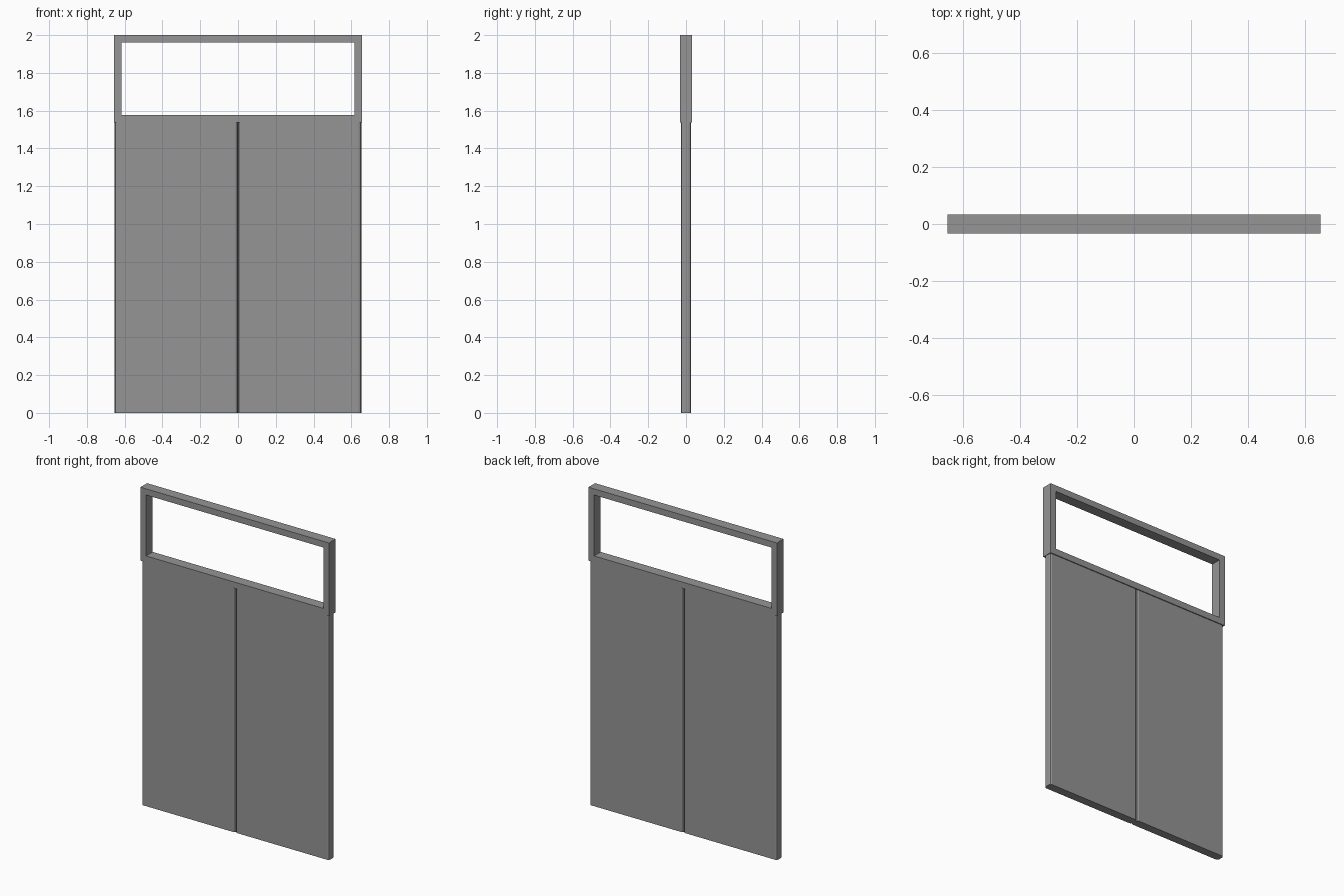
import bpy, bmesh

if "Cube" in bpy.data.objects:
    bpy.data.objects.remove(bpy.data.objects["Cube"])

HALF_W = 0.656      # frame half width
OPEN_W = 0.617      # transom opening half width
FRAME_Y = 0.033     # frame half depth
LEAF_Y = 0.027      # door leaf half depth
LEAF_W = 0.653      # outer edge of the leaves
Z_LEAF, Z_SILL, Z_HEAD, Z_TOP = 1.538, 1.578, 1.961, 2.0

# Dark grey paint
grey = bpy.data.materials.new("dark_grey")
grey.diffuse_color = (0.3, 0.3, 0.3, 1)
grey.use_nodes = True
grey.node_tree.nodes["Principled BSDF"].inputs["Base Color"].default_value = grey.diffuse_color


def new_object(name, bm):
    bmesh.ops.recalc_face_normals(bm, faces=bm.faces)
    mesh = bpy.data.meshes.new(name)
    bm.to_mesh(mesh)
    bm.free()
    mesh.materials.append(grey)
    obj = bpy.data.objects.new(name, mesh)
    bpy.context.collection.objects.link(obj)
    return obj


def rect(x, z0, z1, y):
    return [(-x, y, z0), (x, y, z0), (x, y, z1), (-x, y, z1)]


# Transom frame: a mitred ring around the open light
bm = bmesh.new()
rings = [[bm.verts.new(p) for p in r] for r in (
    rect(HALF_W, Z_LEAF, Z_TOP, -FRAME_Y), rect(OPEN_W, Z_SILL, Z_HEAD, -FRAME_Y),
    rect(OPEN_W, Z_SILL, Z_HEAD, FRAME_Y), rect(HALF_W, Z_LEAF, Z_TOP, FRAME_Y))]
for a in range(4):
    r, s = rings[a], rings[(a + 1) % 4]
    for i in range(4):
        j = (i + 1) % 4
        bm.faces.new((r[i], r[j], s[j], s[i]))
new_object("transom_frame", bm)

# Two door leaves with eased vertical edges, meeting in a groove at the centre
for name, side in (("left_door_leaf", -1), ("right_door_leaf", 1)):
    bm = bmesh.new()
    bmesh.ops.create_cube(bm, size=1)
    for v in bm.verts:
        v.co = (side * LEAF_W / 2 + v.co.x * LEAF_W,
                v.co.y * 2 * LEAF_Y, (v.co.z + 0.5) * Z_LEAF)
    upright = [e for e in bm.edges if abs(e.verts[0].co.z - e.verts[1].co.z) > 1]
    bmesh.ops.bevel(bm, geom=upright, offset=0.014, segments=2, profile=0.5,
                    affect='EDGES')
    new_object(name, bm)
